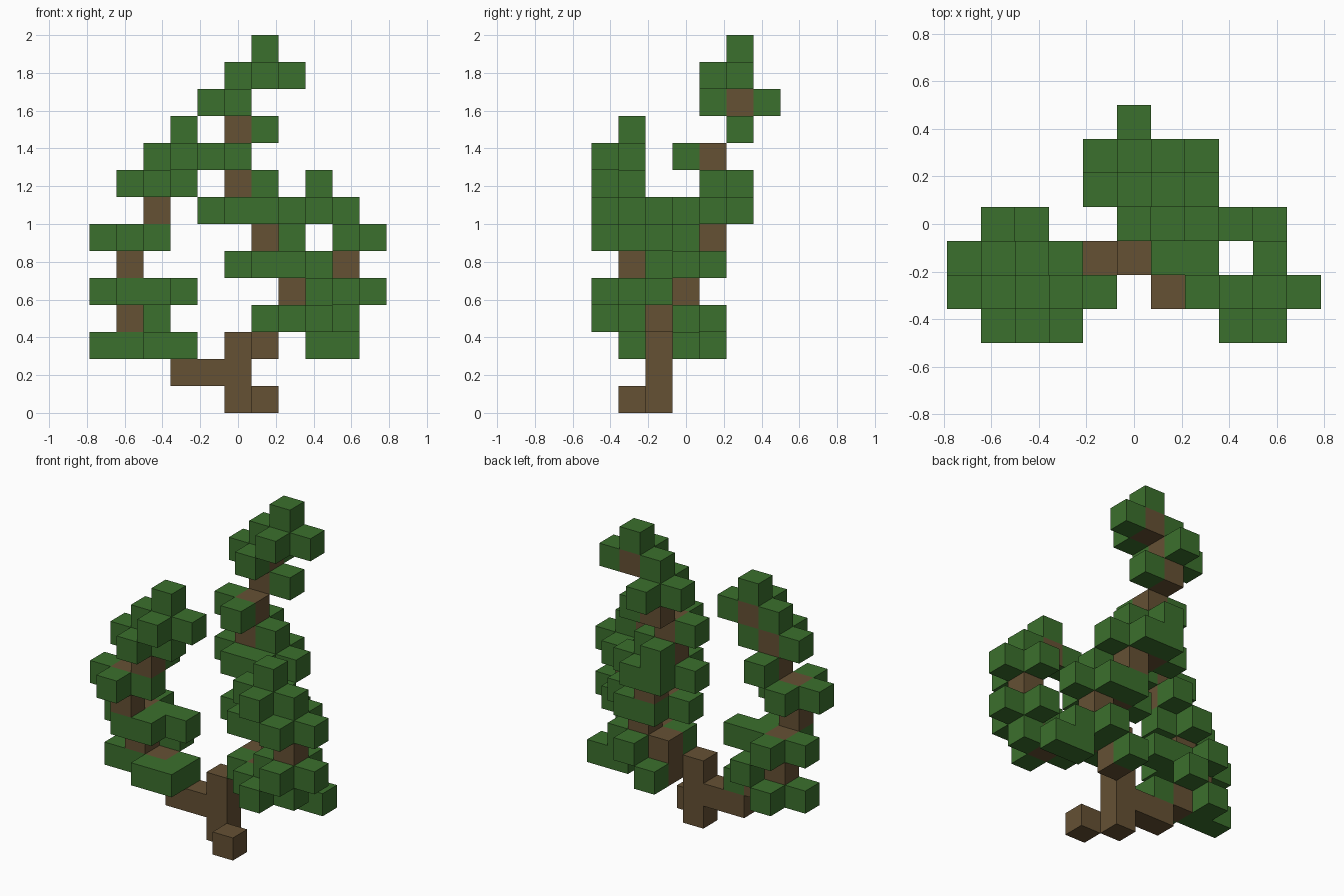
import bpy
import bmesh
from mathutils import Vector

cube = bpy.data.objects.get("Cube")
if cube:
    bpy.data.objects.remove(cube, do_unlink=True)

UNIT = 1 / 7  # edge of one block


def make_material(name, color):
    mat = bpy.data.materials.new(name)
    mat.use_nodes = True
    mat.diffuse_color = color
    bsdf = mat.node_tree.nodes["Principled BSDF"]
    bsdf.inputs["Base Color"].default_value = color
    bsdf.inputs["Roughness"].default_value = 0.9
    return mat


bark = make_material("bark brown", (0.130, 0.082, 0.034, 1))
leaf = make_material("leaf green", (0.044, 0.162, 0.026, 1))

STEP = {"E": Vector((1, 0, 0)), "W": Vector((-1, 0, 0)),
        "N": Vector((0, 1, 0)), "S": Vector((0, -1, 0)),
        "U": Vector((0, 0, 1)), "D": Vector((0, 0, -1))}

# Each limb: wood blocks from the base up, each with the walks to its leaf blocks
LIMBS = {
    "trunk": [
        ((0, -1, 0), ""), ((1, -2, 0), ""), ((0, -1, 1), ""), ((0, -1, 2), ""),
    ],
    "right_branch": [
        ((-1, -1, 1), ""), ((-2, -1, 1), ""),
        ((-3, -1, 2), "W E S ES WW WN"),
        ((-4, -1, 3), "EN"),
        ((-4, -1, 4), "W E N S EE ES"),
        ((-4, -2, 5), ""),
        ((-4, -2, 6), "W E N S"),
        ((-3, -2, 7), "N"),
        ((-3, -2, 8), "W E S"),
        ((-2, -2, 9), "W E S U"),
    ],
    "left_branch": [
        ((2, -1, 3), ""),
        ((3, -2, 3), "W E S"),
        ((4, -2, 4), "W E N S"),
        ((4, -2, 5), ""),
        ((4, -2, 6), "E N S"),
        ((3, -2, 7), "W E S U"),
    ],
    "middle_branch": [
        ((1, 0, 2), "N"),
        ((1, 0, 3), "S E EN EE EED EEED"),
        ((2, 0, 4), ""),
        ((2, 0, 5), "E N S U"),
        ((1, 0, 5), "W N S"),
        ((1, 1, 6), ""),
        ((1, 1, 7), "E N S"),
        ((0, 1, 7), "W N S"),
        ((0, 1, 8), "E N"),
        ((0, 1, 9), "W S"),
        ((0, 2, 10), "E"),
        ((0, 2, 11), "W N S"),
        ((1, 2, 12), "W E S U"),
    ],
}


def key(v):
    return tuple(round(c) for c in v)


# Sort the blocks into wood and leaves
parts = {}
wood = {cell for limb in LIMBS.values() for cell, _ in limb}
for limb, stems in LIMBS.items():
    parts[limb] = ({cell for cell, _ in stems}, bark)
    leaves = set()
    for cell, walks in stems:
        for walk in walks.split():
            leaves.add(key(sum((STEP[c] for c in walk), Vector(cell))))
    if leaves:
        parts[limb + "_leaves"] = (leaves - wood, leaf)
filled = set().union(*(cells for cells, _ in parts.values()))


def build_blocks(name, cells, mat):
    """Join blocks into one mesh, keeping only the exposed faces."""
    bm = bmesh.new()
    for cell in sorted(cells):
        center = Vector(cell) + Vector((0, 0, 0.5))
        for d in STEP.values():
            if key(Vector(cell) + d) in filled:
                continue
            u = Vector((d.y, d.z, d.x))
            v = d.cross(u)
            corners = [(d + a * u + b * v) / 2
                       for a, b in ((-1, -1), (1, -1), (1, 1), (-1, 1))]
            bm.faces.new([bm.verts.new((center + c) * UNIT) for c in corners])
    bmesh.ops.remove_doubles(bm, verts=bm.verts, dist=UNIT / 100)
    mesh = bpy.data.meshes.new(name)
    bm.to_mesh(mesh)
    bm.free()
    mesh.materials.append(mat)
    obj = bpy.data.objects.new(name, mesh)
    bpy.context.collection.objects.link(obj)


for name, (cells, mat) in parts.items():
    build_blocks(name, cells, mat)
